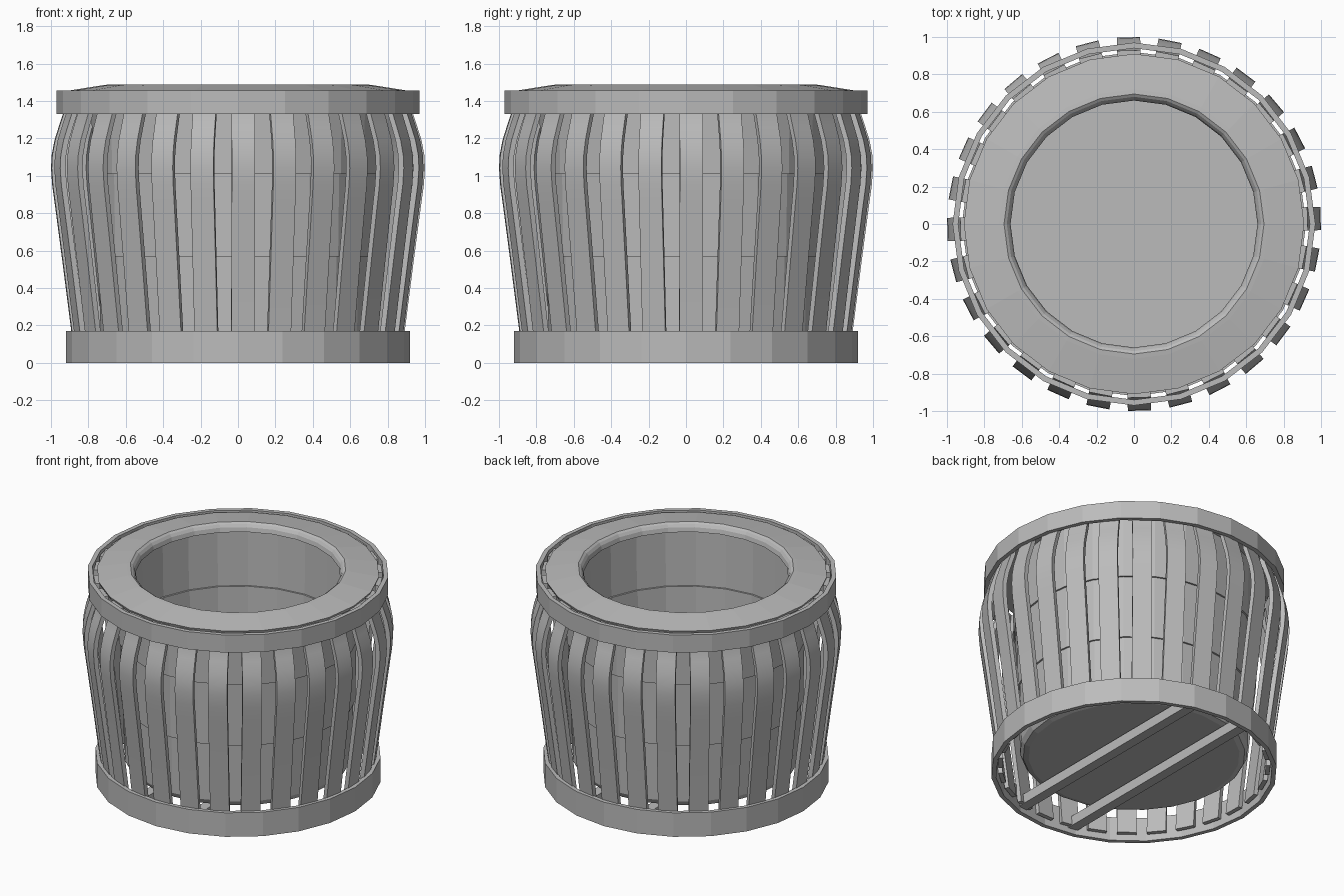
import bpy, bmesh, math
from mathutils import Matrix, Vector

cube = bpy.data.objects.get("Cube")
if cube:
    bpy.data.objects.remove(cube, do_unlink=True)

SIDES = 24
SLATS = 28

grey = bpy.data.materials.new("plain_grey")
grey.use_nodes = True
colour = (0.5, 0.5, 0.5, 1)
grey.diffuse_color = colour
grey.node_tree.nodes["Principled BSDF"].inputs["Base Color"].default_value = colour


def finish(name, bm):
    """Turn a bmesh into a named grey object."""
    bmesh.ops.remove_doubles(bm, verts=bm.verts, dist=1e-5)
    bmesh.ops.recalc_face_normals(bm, faces=bm.faces)
    mesh = bpy.data.meshes.new(name)
    bm.to_mesh(mesh)
    bm.free()
    mesh.materials.append(grey)
    obj = bpy.data.objects.new(name, mesh)
    bpy.context.collection.objects.link(obj)
    return obj


def lathe(name, profile, closed):
    """Spin a (radius, height) profile around the vertical axis."""
    bm = bmesh.new()
    verts = [bm.verts.new((r, 0, z)) for r, z in profile]
    edges = [bm.edges.new(pair) for pair in zip(verts, verts[1:])]
    if closed:
        edges.append(bm.edges.new((verts[-1], verts[0])))
    bmesh.ops.spin(bm, geom=verts + edges, axis=(0, 0, 1), cent=(0, 0, 0),
                   angle=math.tau, steps=SIDES, use_merge=True)
    return finish(name, bm)


def hoop(name, radius, thickness, low, high):
    inner = radius - thickness
    return lathe(name, [(inner, low), (radius, low), (radius, high), (inner, high)], True)


# Hollow pot: stepped outer wall, broad rim with rounded lip, stepped inner wall
lathe("pot", [
    (0, 0.12), (0.68, 0.12), (0.715, 0.13), (0.735, 0.165),
    (0.745, 0.57), (0.757, 0.57), (0.765, 1.01), (0.777, 1.01), (0.785, 1.43),
    (0.9, 1.43), (0.91, 1.455), (0.72, 1.485), (0.695, 1.488),
    (0.68, 1.478), (0.667, 1.46), (0.66, 1.43),
    (0.755, 1.425), (0.747, 1.01), (0.735, 1.01), (0.727, 0.57),
    (0.715, 0.57), (0.705, 0.15), (0, 0.15)], False)

# Hoops holding the slats
hoop("top_hoop", 0.97, 0.03, 1.33, 1.455)
hoop("bottom_hoop", 0.92, 0.03, 0, 0.17)

# Bowed slats: outer curve as (radius, height), given a thickness and width
curve = [(0.875, 0.04), (0.89, 0.17), (0.94, 0.56), (0.977, 0.84), (0.992, 0.95),
         (0.9983, 1.04), (0.995, 1.11), (0.98, 1.19), (0.958, 1.26),
         (0.935, 1.33), (0.929, 1.38), (0.928, 1.44)]
THICK, WIDTH = 0.03, 0.125


def add_slat(name, angle):
    bm = bmesh.new()
    rows = []
    for r, z in curve:
        corners = [(r, -WIDTH / 2), (r, WIDTH / 2),
                   (r - THICK, WIDTH / 2), (r - THICK, -WIDTH / 2)]
        rows.append([bm.verts.new((x, y, z)) for x, y in corners])
    for low, high in zip(rows, rows[1:]):
        for i in range(4):
            j = (i + 1) % 4
            bm.faces.new((low[i], low[j], high[j], high[i]))
    bm.faces.new(rows[0])
    bm.faces.new(rows[-1])
    bm.transform(Matrix.Rotation(angle, 4, 'Z'))
    return finish(name, bm)


bpy.ops.object.select_all(action='DESELECT')
for n in range(SLATS):
    slat = add_slat(f"slat_{n + 1}", math.radians(1.7) + n * math.tau / SLATS)
    slat.select_set(True)
    bpy.context.view_layer.objects.active = slat
bpy.ops.object.shade_smooth_by_angle(angle=math.radians(30))

# Two support bars under the pot
for side, x in (("right", -0.21), ("left", 0.21)):
    bm = bmesh.new()
    bmesh.ops.create_cube(bm, size=1)
    bm.transform(Matrix.Translation(Vector((x, 0, 0.07)))
                 @ Matrix.Diagonal((0.07, 1.74, 0.07, 1)))
    finish(f"{side}_support_bar", bm)
